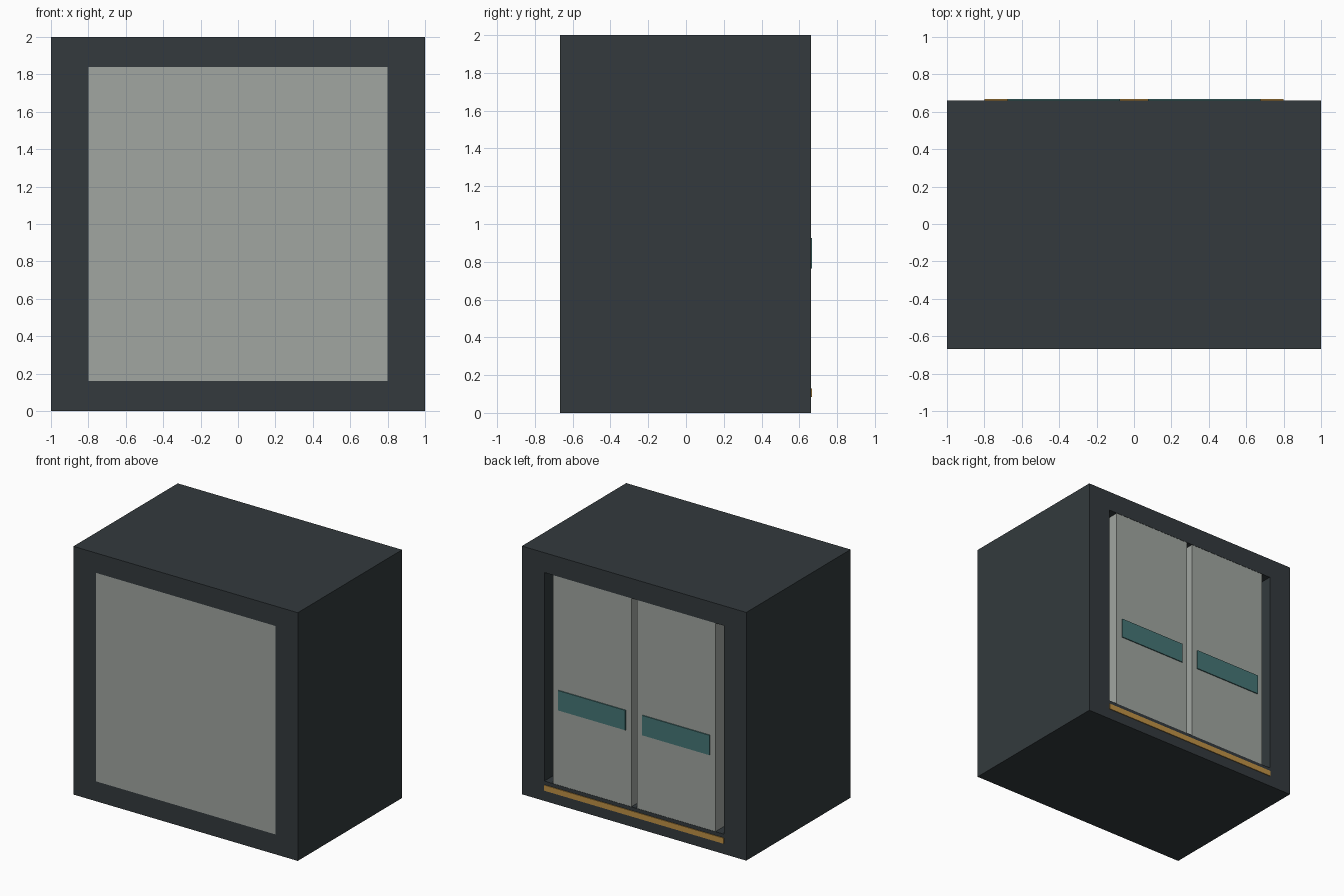
import bpy, bmesh

if "Cube" in bpy.data.objects:
    bpy.data.objects.remove(bpy.data.objects["Cube"])

def material(name, rgb):
    m = bpy.data.materials.new(name)
    m.diffuse_color = (*rgb, 1)
    m.use_nodes = True
    m.node_tree.nodes["Principled BSDF"].inputs["Base Color"].default_value = m.diffuse_color
    return m

DARK = material("dark_metal", (0.033, 0.042, 0.047))
PALE = material("pale_panel", (0.355, 0.38, 0.355))
TEAL = material("teal_band", (0.06, 0.18, 0.18))
GOLD = material("ochre_sill", (0.52, 0.285, 0.06))

W, H0, H1 = 0.8, 0.16, 1.84      # opening half width, bottom and top
FRONT, BACK = -0.667, 0.661      # shell faces

def add(name, bm, mat):
    bmesh.ops.recalc_face_normals(bm, faces=bm.faces)
    me = bpy.data.meshes.new(name)
    bm.to_mesh(me)
    bm.free()
    me.materials.append(mat)
    ob = bpy.data.objects.new(name, me)
    bpy.context.collection.objects.link(ob)
    return ob

def box(name, x, y, z, mat):
    bm = bmesh.new()
    bmesh.ops.create_cube(bm, size=1)
    for v in bm.verts:
        v.co = [(a + b) / 2 + c * (b - a) for (a, b), c in zip((x, y, z), v.co)]
    return add(name, bm, mat)

# Cabin shell: a rectangular tube running front to back
bm = bmesh.new()
def ring(w, z0, z1, y):
    return [bm.verts.new((x, y, z)) for x, z in ((-w, z0), (w, z0), (w, z1), (-w, z1))]
rings = [ring(1, 0, 2, FRONT), ring(1, 0, 2, BACK),
         ring(W, H0, H1, BACK), ring(W, H0, H1, FRONT)]
for a, b in zip(rings, rings[1:] + rings[:1]):
    for i in range(4):
        j = (i + 1) % 4
        bm.faces.new((a[i], a[j], b[j], b[i]))
add("cabin_shell", bm, DARK)

# Flush panel closing the front opening
box("front_panel", (-W, W), (FRONT, FRONT + 0.1), (H0, H1), PALE)

# Pair of back doors, each with a coloured band
for side, s in (("left", -1), ("right", 1)):
    def span(a, b):
        return sorted((s * a, s * b))
    box(side + "_door", span(0.025, 0.725), (0.5, BACK - 0.002), (H0, H1), PALE)
    box(side + "_door_band", span(0.075, 0.675), (0.645, 0.667), (0.765, 0.925), TEAL)

# Sill strip under the doors
box("door_sill", (-W, W), (0.64, 0.667), (0.085, 0.13), GOLD)
